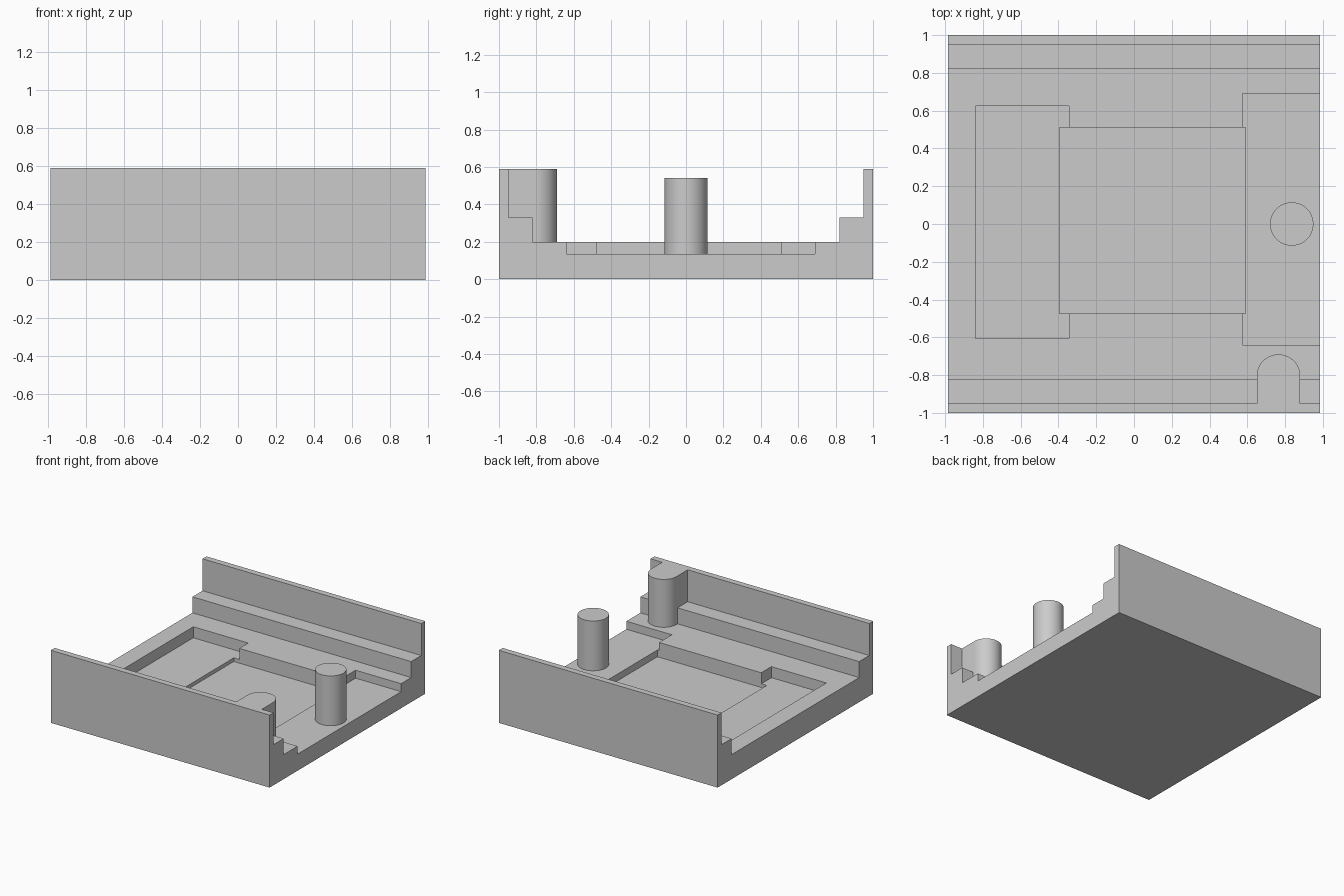
import bpy, bmesh, math
from mathutils import Vector

cube = bpy.data.objects.get("Cube")
if cube:
    bpy.data.objects.remove(cube, do_unlink=True)

HALF_X = 0.985
FLOOR = 0.2
WALL_TOP = 0.59
PEG_R = 0.115

grey = bpy.data.materials.new("plain grey")
grey.use_nodes = True
COLOUR = (0.6, 0.6, 0.6, 1)
grey.diffuse_color = COLOUR
grey.node_tree.nodes["Principled BSDF"].inputs["Base Color"].default_value = COLOUR


def extrude(name, outline, direction):
    """Solid made by sweeping a flat outline along a direction."""
    bm = bmesh.new()
    face = bm.faces.new([bm.verts.new(p) for p in outline])
    swept = bmesh.ops.extrude_face_region(bm, geom=[face], use_keep_orig=True)
    verts = [g for g in swept["geom"] if isinstance(g, bmesh.types.BMVert)]
    bmesh.ops.translate(bm, verts=verts, vec=Vector(direction))
    bmesh.ops.recalc_face_normals(bm, faces=bm.faces)
    mesh = bpy.data.meshes.new(name)
    bm.to_mesh(mesh)
    bm.free()
    mesh.materials.append(grey)
    obj = bpy.data.objects.new(name, mesh)
    bpy.context.collection.objects.link(obj)
    return obj


def activate(obj):
    bpy.ops.object.select_all(action="DESELECT")
    obj.select_set(True)
    bpy.context.view_layer.objects.active = obj


def cut_pocket(body, x0, x1, y0, y1, bottom):
    outline = [(x0, y0, bottom), (x1, y0, bottom), (x1, y1, bottom), (x0, y1, bottom)]
    cutter = extrude("pocket_cutter", outline, (0, 0, 0.5))
    cutter.hide_render = True
    activate(body)
    mod = body.modifiers.new("pocket", "BOOLEAN")
    mod.operation = "DIFFERENCE"
    mod.solver = "EXACT"
    mod.object = cutter
    bpy.ops.object.modifier_apply(modifier=mod.name)
    bpy.data.objects.remove(cutter, do_unlink=True)


def arc(cx, cy, z, start, end, steps):
    angles = [start + (end - start) * i / steps for i in range(steps + 1)]
    return [(cx + PEG_R * math.cos(a), cy + PEG_R * math.sin(a), z) for a in angles]


def smooth(obj):
    activate(obj)
    bpy.ops.object.shade_smooth_by_angle(angle=math.radians(30))


# Stepped tray: half the profile, mirrored front to back
half = [(1, 0), (1, WALL_TOP), (0.95, WALL_TOP), (0.95, 0.33), (0.82, 0.33), (0.82, FLOOR)]
profile = half + [(-y, z) for y, z in reversed(half)]
tray = extrude("tray", [(-HALF_X, y, z) for y, z in profile], (2 * HALF_X, 0, 0))

# Recesses in the tray floor, the right-hand one open at the side
cut_pocket(tray, -0.84, -0.345, -0.605, 0.625, 0.11)
cut_pocket(tray, 0.575, 1.1, -0.64, 0.69, 0.135)
cut_pocket(tray, -0.395, 0.59, -0.475, 0.51, 0.08)

# Free-standing round peg
ring = arc(0.835, 0, 0.135, 0, 2 * math.pi, 64)[:-1]
smooth(extrude("round_peg", ring, (0, 0, 0.405)))

# Round-nosed peg joined to the front wall
nose = arc(0.765, -0.805, FLOOR, 0, math.pi, 32)
nose += [(0.765 - PEG_R, -0.95, FLOOR), (0.765 + PEG_R, -0.95, FLOOR)]
smooth(extrude("wall_peg", nose, (0, 0, WALL_TOP - FLOOR)))
